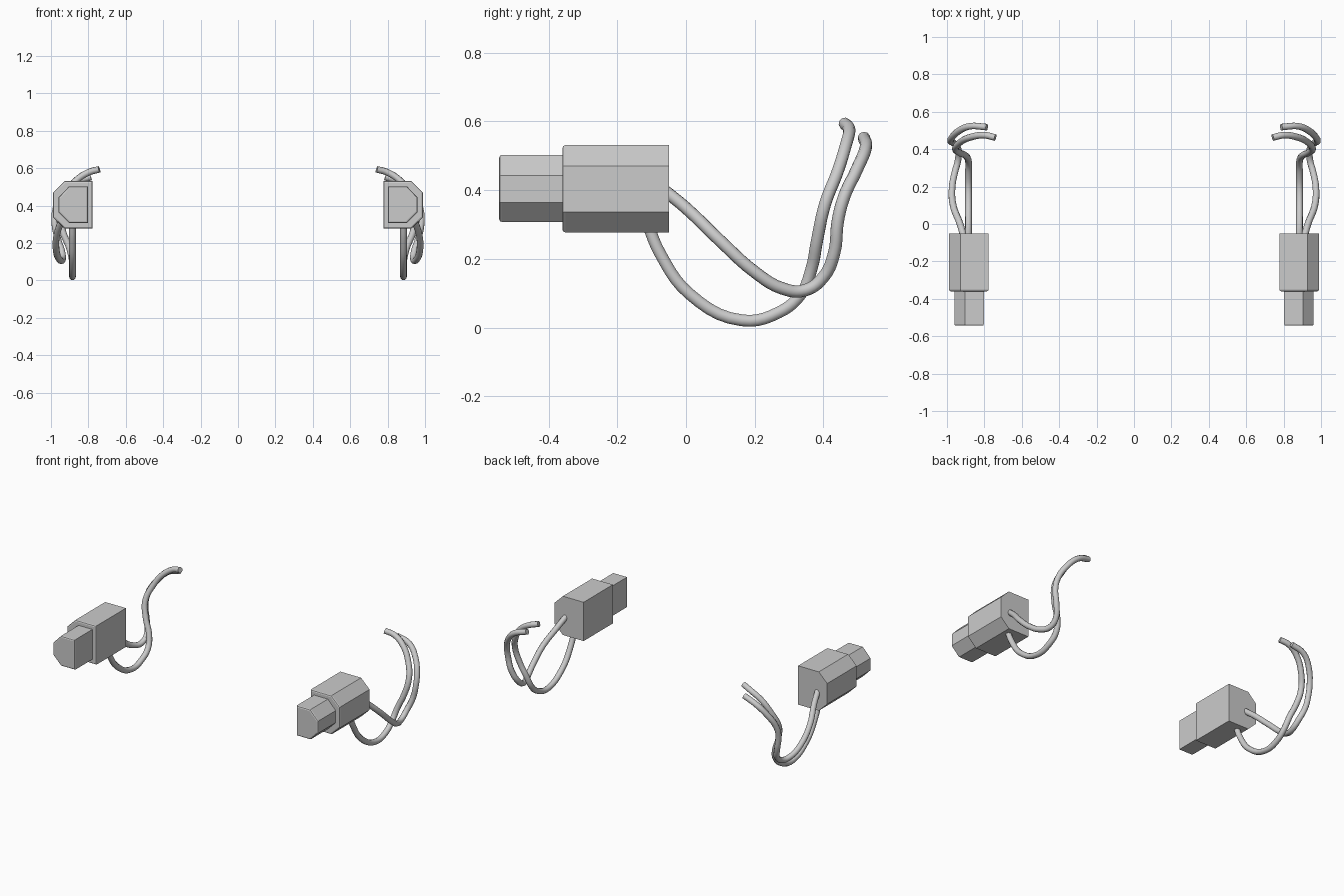
import bpy, bmesh

if "Cube" in bpy.data.objects:
    bpy.data.objects.remove(bpy.data.objects["Cube"])


def prism(name, s, x0, x1, xc, z0, z1, zc0, zc1, y0, y1):
    # Block along y with two chamfered outer corners and a softened front rim
    prof = [(x0, z0), (xc, z0), (x1, zc0), (x1, zc1), (xc, z1), (x0, z1)]
    bm = bmesh.new()
    front = [bm.verts.new((s * x, y0, z)) for x, z in prof]
    back = [bm.verts.new((s * x, y1, z)) for x, z in prof]
    f = bm.faces.new(front)
    bm.faces.new(back[::-1])
    for i in range(6):
        j = (i + 1) % 6
        bm.faces.new((front[i], back[i], back[j], front[j]))
    bmesh.ops.recalc_face_normals(bm, faces=bm.faces[:])
    bmesh.ops.bevel(bm, geom=list(f.edges), offset=0.009, segments=2,
                    profile=0.5, affect='EDGES')
    me = bpy.data.meshes.new(name)
    bm.to_mesh(me)
    bm.free()
    ob = bpy.data.objects.new(name, me)
    bpy.context.collection.objects.link(ob)


def wire(name, s, pts):
    # Round cable through the given points
    cu = bpy.data.curves.new(name, 'CURVE')
    cu.dimensions = '3D'
    cu.resolution_u = 5
    cu.bevel_depth = 0.018
    cu.bevel_resolution = 3
    cu.use_fill_caps = True
    sp = cu.splines.new('BEZIER')
    sp.bezier_points.add(len(pts) - 1)
    for bp, (x, y, z) in zip(sp.bezier_points, pts):
        bp.co = (s * x, y, z)
        bp.handle_left_type = bp.handle_right_type = 'AUTO'
    ob = bpy.data.objects.new(name, cu)
    bpy.context.collection.objects.link(ob)
    bpy.ops.object.select_all(action='DESELECT')
    ob.select_set(True)
    bpy.context.view_layer.objects.active = ob
    bpy.ops.object.convert(target='MESH')
    bpy.ops.object.shade_smooth_by_angle(angle=0.7)


lower = [(.885, -.115, .31), (.885, -.075, .215), (.885, .01, .098),
         (.885, .163, .021), (.885, .27, .044), (.885, .335, .098),
         (.90, .365, .17), (.935, .382, .256), (.955, .405, .36),
         (.925, .44, .45), (.87, .465, .53), (.80, .475, .577),
         (.742, .462, .594)]
upper = [(.91, -.07, .405), (.93, 0, .348), (.967, .10, .252),
         (.972, .20, .162), (.957, .28, .114), (.94, .345, .108),
         (.94, .40, .147), (.963, .432, .22), (.98, .442, .31),
         (.975, .46, .38), (.94, .495, .455), (.875, .523, .522),
         (.787, .518, .553)]

for s, side in ((1, "right"), (-1, "left")):
    # Connector housing and its narrower front plug
    prism("housing_" + side, s, .777, .988, .927, .277, .531, .336, .471, -.36, -.05)
    prism("plug_" + side, s, .803, .96, .903, .307, .503, .364, .443, -.544, -.35)
    # Two trailing wires
    wire("lower_wire_" + side, s, lower)
    wire("upper_wire_" + side, s, upper)
